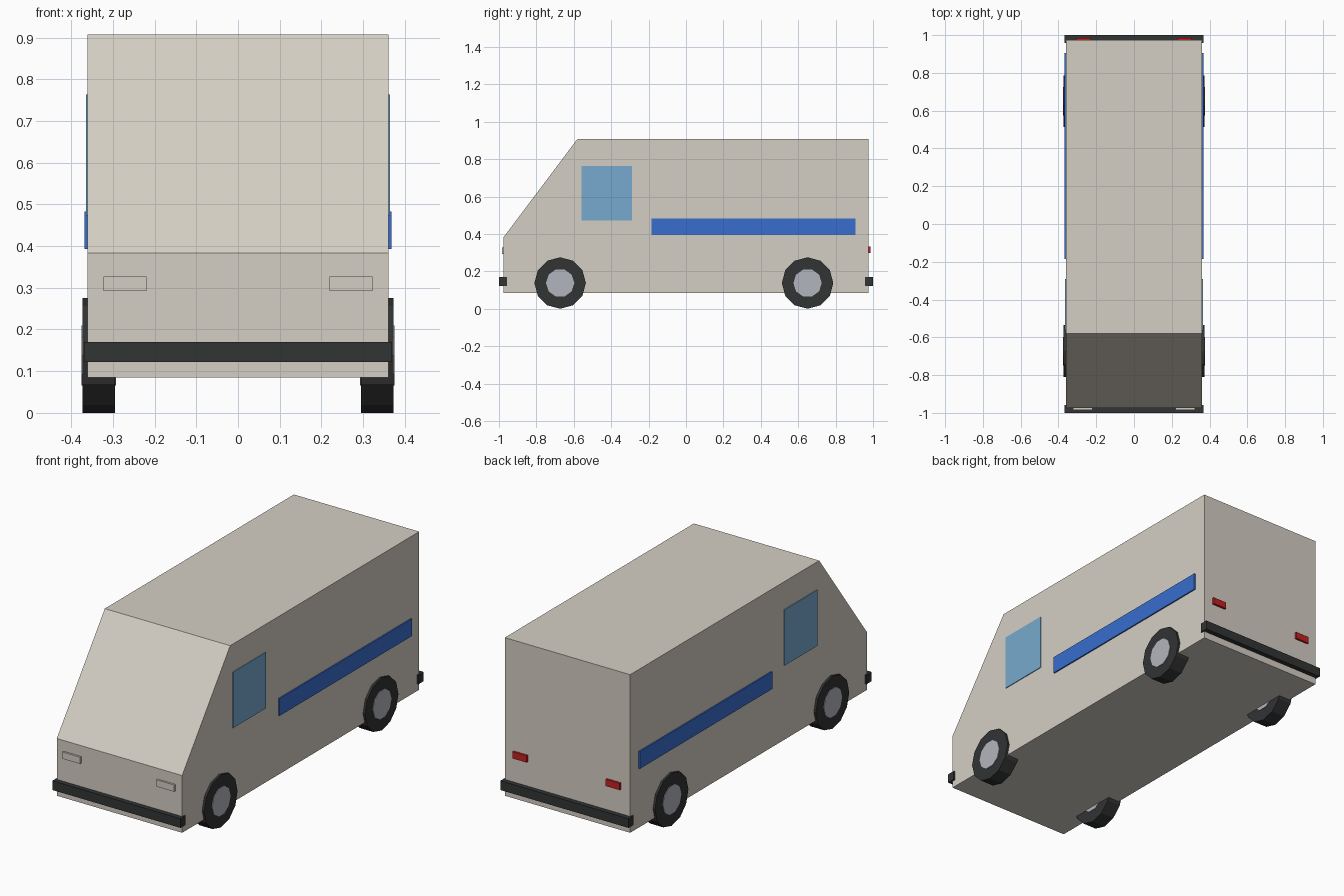
import bpy, bmesh, math
from mathutils import Matrix

cube = bpy.data.objects.get("Cube")
if cube:
    bpy.data.objects.remove(cube, do_unlink=True)


def material(name, rgb):
    m = bpy.data.materials.new(name)
    m.use_nodes = True
    m.diffuse_color = (*rgb, 1)
    m.node_tree.nodes["Principled BSDF"].inputs["Base Color"].default_value = (*rgb, 1)
    return m


CREAM = material("cream paint", (0.66, 0.62, 0.55))
BLUE = material("blue stripe", (0.04, 0.155, 0.61))
GLASS = material("blue glass", (0.18, 0.40, 0.61))
RUBBER = material("black rubber", (0.032, 0.033, 0.034))
METAL = material("grey metal", (0.45, 0.46, 0.51))
RED = material("red lamp", (0.55, 0.015, 0.015))


def finish(name, bm, mat):
    bmesh.ops.recalc_face_normals(bm, faces=bm.faces)
    mesh = bpy.data.meshes.new(name)
    bm.to_mesh(mesh)
    bm.free()
    mesh.materials.append(mat)
    obj = bpy.data.objects.new(name, mesh)
    bpy.context.collection.objects.link(obj)
    return obj


def box(name, xs, ys, zs, mat):
    bm = bmesh.new()
    bmesh.ops.create_cube(bm, size=1)
    for v in bm.verts:
        v.co = [(a + b) / 2 + c * (b - a) for c, (a, b) in zip(v.co, (xs, ys, zs))]
    return finish(name, bm, mat)


def wheel_disc(name, x, y, z, radius, width, sides, mat):
    bm = bmesh.new()
    bmesh.ops.create_cone(bm, cap_ends=True, segments=sides, radius1=radius,
                          radius2=radius, depth=width)
    place = Matrix.Translation((x, y, z)) @ Matrix.Rotation(math.pi / 2, 4, "Y")
    bmesh.ops.transform(bm, matrix=place, verts=bm.verts)
    return finish(name, bm, mat)


# Body: side profile extruded across the width
HALF = 0.361
profile = [(-0.975, 0.085), (0.975, 0.085), (0.975, 0.908), (-0.58, 0.908), (-0.975, 0.383)]
bm = bmesh.new()
side = bm.faces.new([bm.verts.new((-HALF, y, z)) for y, z in profile])
extruded = bmesh.ops.extrude_face_region(bm, geom=[side], use_keep_orig=True)["geom"]
bmesh.ops.translate(bm, vec=(2 * HALF, 0, 0),
                    verts=[g for g in extruded if isinstance(g, bmesh.types.BMVert)])
finish("body", bm, CREAM)

# Bumpers
box("front_bumper", (-0.369, 0.369), (-1, -0.957), (0.122, 0.17), RUBBER)
box("rear_bumper", (-0.369, 0.369), (0.957, 1), (0.122, 0.17), RUBBER)

# Parts repeated on both sides
for label, s in (("left", 1), ("right", -1)):
    def span(a, b):
        return sorted((s * a, s * b))

    box(label + "_window", span(0.357, 0.365), (-0.56, -0.29), (0.473, 0.764), GLASS)
    box(label + "_stripe", span(0.36, 0.368), (-0.184, 0.905), (0.393, 0.483), BLUE)
    box(label + "_headlight", span(0.22, 0.322), (-0.985, -0.97), (0.292, 0.327), CREAM)
    box(label + "_taillight", span(0.228, 0.308), (0.97, 0.986), (0.297, 0.332), RED)
    for end, y in (("front", -0.673), ("rear", 0.65)):
        wheel = f"{label}_{end}"
        wheel_disc(wheel + "_tyre", s * 0.334, y, 0.1375, 0.1375, 0.077, 12, RUBBER)
        wheel_disc(wheel + "_hub", s * 0.334, y, 0.1375, 0.076, 0.083, 10, METAL)
